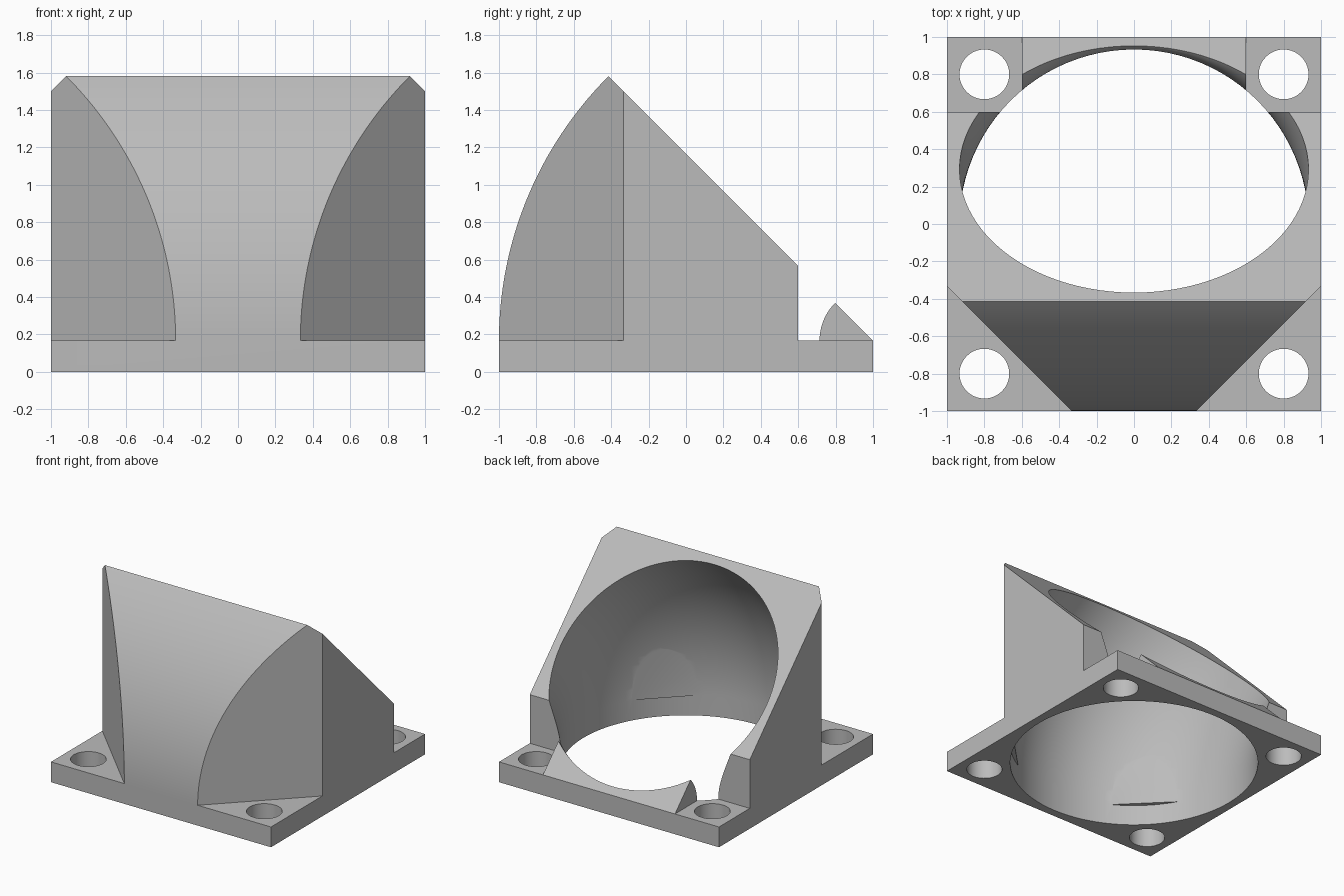
import bpy, bmesh, math
from math import sin, cos, pi, radians

if "Cube" in bpy.data.objects:
    bpy.data.objects.remove(bpy.data.objects["Cube"], do_unlink=True)

BASE = 1 / 6          # flange thickness
BORE = 0.933          # duct radius
TILT = radians(45)    # duct bend


def new_object(name, bm):
    bmesh.ops.recalc_face_normals(bm, faces=bm.faces)
    mesh = bpy.data.meshes.new(name)
    bm.to_mesh(mesh)
    bm.free()
    obj = bpy.data.objects.new(name, mesh)
    bpy.context.collection.objects.link(obj)
    return obj


def prism(name, points, offset):
    """Extrude a closed outline of 3D points along an offset."""
    bm = bmesh.new()
    face = bm.faces.new([bm.verts.new(p) for p in points])
    moved = bmesh.ops.extrude_face_region(bm, geom=[face])["geom"]
    verts = [v for v in moved if isinstance(v, bmesh.types.BMVert)]
    bmesh.ops.translate(bm, vec=offset, verts=verts)
    return new_object(name, bm)


def cut(target, cutter):
    """Subtract the cutter from the target, then discard the cutter."""
    cutter.hide_render = True
    mod = target.modifiers.new("cut", "BOOLEAN")
    mod.operation = "DIFFERENCE"
    mod.solver = "EXACT"
    mod.object = cutter
    bpy.context.view_layer.objects.active = target
    bpy.ops.object.modifier_apply(modifier=mod.name)
    bpy.data.objects.remove(cutter, do_unlink=True)


def corner_cutter(side, reach):
    """Upright wedge outside the diagonal |x| - y = reach at the front."""
    outline = [(reach - 1.1, -1.1), (1.1, reach * -1 + 1.1), (1.1, -1.1)]
    return prism("corner_cutter", [(side * x, y, BASE) for x, y in outline], (0, 0, 2))


# Body: flange and bent hood share one side profile
STEPS = 40
profile = [(1, 0), (-1, 0)]
for i in range(STEPS + 1):
    a = TILT * i / STEPS
    profile.append((1 - 2 * cos(a), BASE + 2 * sin(a)))
profile.append((1, BASE))
body = prism("fan_duct", [(-1, y, z) for y, z in profile], (2, 0, 0))

# Bore: straight through the flange, then bent about the rear edge
SEGS = 96
bm = bmesh.new()
rings = []
for i in range(-1, STEPS + 3):
    a = max(i, 0) * TILT / STEPS
    ring = []
    for j in range(SEGS):
        t = 2 * pi * j / SEGS
        r = 1 + BORE * sin(t)
        z = -0.1 if i < 0 else BASE + r * sin(a)
        ring.append(bm.verts.new((BORE * cos(t), 1 - r * cos(a), z)))
    rings.append(ring)
for low, high in zip(rings, rings[1:]):
    for j in range(SEGS):
        k = (j + 1) % SEGS
        bm.faces.new((low[j], low[k], high[k], high[j]))
bm.faces.new(rings[0])
bm.faces.new(rings[-1])
bore = new_object("bore_cutter", bm)

# Flat thickened walls inside the front corners
for side in (-1, 1):
    cut(bore, corner_cutter(side, 1.27))
cut(body, bore)

for side in (-1, 1):
    # Front corner chamfers and rear corner notches
    cut(body, corner_cutter(side, 4 / 3))
    notch = [(0.6, 0.6), (1.1, 0.6), (1.1, 1.1), (0.6, 1.1)]
    cut(body, prism("notch_cutter", [(side * x, y, BASE) for x, y in notch], (0, 0, 2)))
    # Screw holes
    for end in (-1, 1):
        hole = [(side * 0.8 + 0.133 * cos(2 * pi * i / 48),
                 end * 0.8 + 0.133 * sin(2 * pi * i / 48), -0.1) for i in range(48)]
        cut(body, prism("hole_cutter", hole, (0, 0, 0.4)))

# Plain grey finish
grey = bpy.data.materials.new("plain_grey")
grey.use_nodes = True
colour = (0.5, 0.5, 0.5, 1)
grey.diffuse_color = colour
grey.node_tree.nodes["Principled BSDF"].inputs["Base Color"].default_value = colour
body.data.materials.clear()
body.data.materials.append(grey)

bpy.ops.object.select_all(action="DESELECT")
body.select_set(True)
bpy.context.view_layer.objects.active = body
bpy.ops.object.shade_smooth_by_angle(angle=radians(25))
